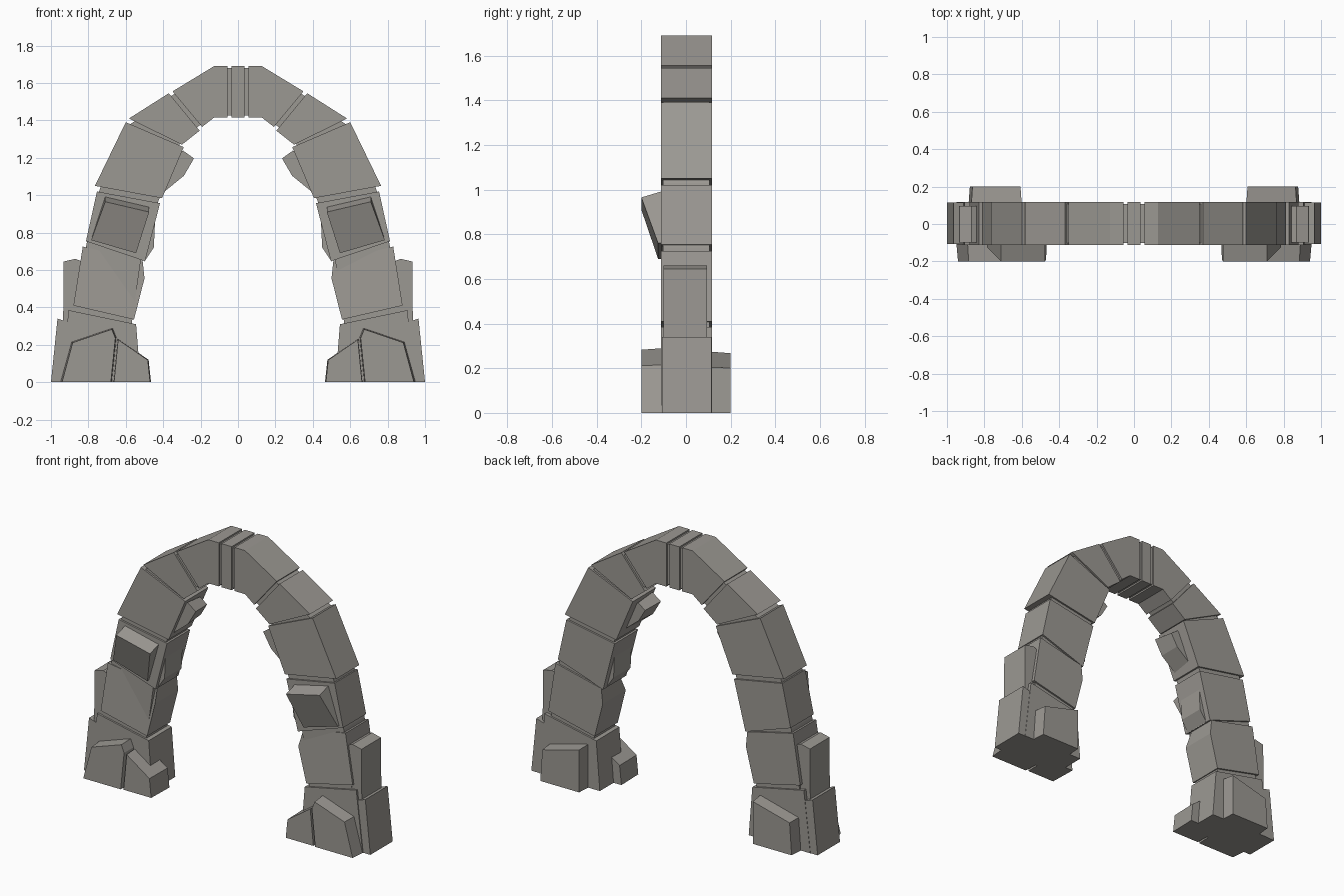
import bpy, bmesh
from mathutils import Vector

old = bpy.data.objects.get("Cube")
if old:
    bpy.data.objects.remove(old)

stone = bpy.data.materials.new("warm_grey_stone")
stone.use_nodes = True
GREY = (0.33, 0.315, 0.29, 1)
stone.diffuse_color = GREY
stone.node_tree.nodes["Principled BSDF"].inputs["Base Color"].default_value = GREY


def block(name, outline, y0=-0.113, y1=0.117, front=1.0, back=1.0, mirror=True, adjust=None):
    """Extrude an x-z outline from y0 to y1, optionally shrinking either end."""
    n = len(outline)
    mid = Vector((sum(p[0] for p in outline) / n, sum(p[1] for p in outline) / n))
    bm = bmesh.new()
    rings = []
    for y, s in ((y0, front), (y1, back)):
        ring = []
        for p in outline:
            q = mid + (Vector(p) - mid) * s
            z = 0 if p[1] == 0 else q.y      # feet stay on the ground
            ring.append(bm.verts.new((q.x, y, z)))
        rings.append(ring)
    if adjust:
        adjust(*rings)
    a, b = rings
    bm.faces.new(a)
    bm.faces.new(b[::-1])
    for i in range(n):
        j = (i + 1) % n
        bm.faces.new((a[i], b[i], b[j], a[j]))
    bmesh.ops.recalc_face_normals(bm, faces=bm.faces)
    mesh = bpy.data.meshes.new(name)
    bm.to_mesh(mesh)
    bm.free()
    mesh.materials.append(stone)
    ob = bpy.data.objects.new(name, mesh)
    bpy.context.collection.objects.link(ob)
    if mirror:
        ob.modifiers.new("both_sides", 'MIRROR')
    return ob


# Voussoirs, from the foot up to the crown
def slope_top(a, b):
    for v in (a[3],):
        v.co.y += 0.04


block("base_block", [(0.52, 0), (0.95, 0), (0.905, 0.385), (0.545, 0.31)])
block("lower_block", [(0.88, 0.41), (0.556, 0.335), (0.5, 0.555), (0.51, 0.65), (0.83, 0.725)],
      adjust=slope_top)
block("middle_block", [(0.813, 0.754), (0.754, 1.02), (0.417, 0.957), (0.497, 0.647)])
block("shoulder_block", [(0.765, 1.05), (0.6, 1.39), (0.29, 1.257), (0.406, 0.984)])
block("upper_block", [(0.583, 1.41), (0.37, 1.545), (0.205, 1.345), (0.3, 1.27)])
block("crown_block", [(0.35, 1.555), (0.128, 1.69), (0.055, 1.69), (0.055, 1.415),
                      (0.128, 1.415), (0.192, 1.365)])
block("keystone", [(-0.035, 1.69), (0.035, 1.69), (0.035, 1.415), (-0.035, 1.415)], mirror=False)

# Recessed core visible in the joints
outer = [(0.88, 0.3), (0.81, 0.74), (0.74, 1.03), (0.575, 1.38), (0.35, 1.535), (0.125, 1.68), (0, 1.68)]
inner = [(0, 1.425), (0.13, 1.425), (0.21, 1.37), (0.31, 1.28), (0.425, 0.97), (0.52, 0.65), (0.57, 0.3)]
for k in range(6):
    block("joint_core", [outer[k], outer[k + 1], inner[5 - k], inner[6 - k]], -0.102, 0.106)

# Rubble around the feet
block("front_outer_foot", [(0.95, 0), (0.89, 0.215), (0.67, 0.29), (0.65, 0.24), (0.675, 0)],
      -0.2, -0.1, front=0.95)
block("front_inner_foot", [(0.668, 0), (0.645, 0.235), (0.478, 0.12), (0.465, 0)],
      -0.195, -0.02, front=0.95)
block("back_foot", [(0.6, 0), (0.6, 0.275), (0.87, 0.205), (0.885, 0)], 0.1, 0.2, back=0.95)
block("side_foot", [(0.88, 0), (1.0, 0), (0.965, 0.34), (0.89, 0.315)], -0.108, 0.115)
block("side_slab", [(0.85, 0.3), (0.935, 0.3), (0.932, 0.645), (0.87, 0.66), (0.82, 0.64)], -0.1, 0.095)


# Wedge shaped stone on the front, thicker at the top
def lean(a, b):
    for v, y in zip(a, (-0.125, -0.2, -0.2, -0.125)):
        v.co.y = y
    for v in a[1:3]:
        v.co.z -= 0.03


block("front_wedge", [(0.785, 0.76), (0.71, 0.995), (0.475, 0.94), (0.545, 0.69)],
      -0.17, -0.1, adjust=lean)

# Small stones on the inside of the arch
block("inner_chip", [(0.5, 0.645), (0.45, 0.72), (0.44, 0.94), (0.52, 0.94), (0.56, 0.7)], -0.09, 0.08)
block("inner_spur", [(0.225, 1.203), (0.29, 1.25), (0.42, 1.15), (0.42, 0.99), (0.285, 1.1)],
      -0.085, 0.05, front=0.9, back=0.75)
